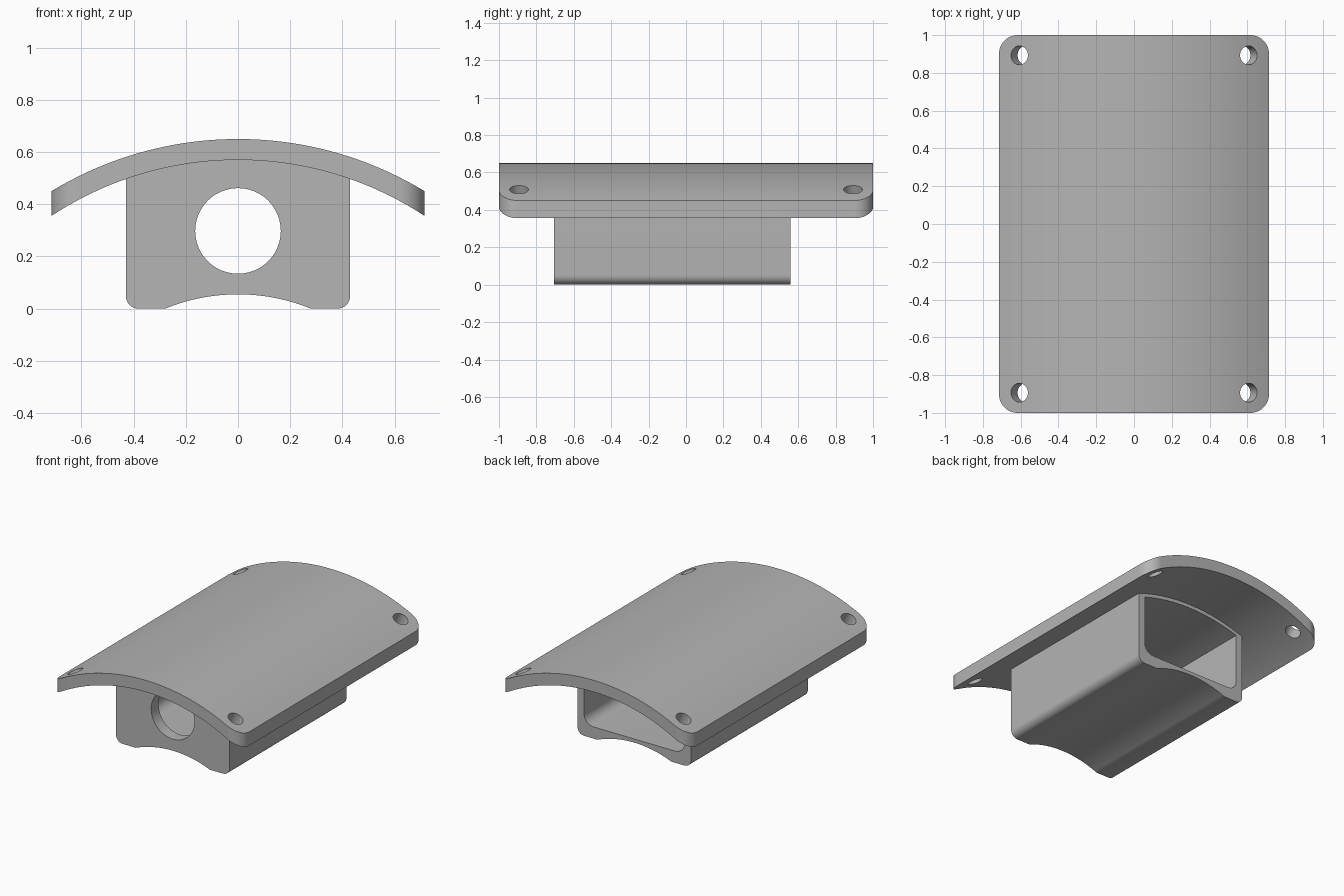
import bpy, bmesh
from math import sin, cos, asin, pi, sqrt, radians
from mathutils import Matrix, Vector

cube = bpy.data.objects.get("Cube")
if cube:
    bpy.data.objects.remove(cube, do_unlink=True)

grey = bpy.data.materials.new("plain grey")
grey.use_nodes = True
grey.diffuse_color = (0.46, 0.46, 0.46, 1)
grey.node_tree.nodes["Principled BSDF"].inputs["Base Color"].default_value = grey.diffuse_color

# The curved plate is a slice of a tube whose axis runs along y
AXIS_Z = -0.728
R_OUT, R_IN = 1.378, 1.298
HALF_W = 0.715


def arc(cx, cy, r, a0, a1, n):
    """Points on an arc, from angle a0 to a1."""
    return [(cx + r * cos(a0 + (a1 - a0) * i / n),
             cy + r * sin(a0 + (a1 - a0) * i / n)) for i in range(n + 1)]


def crown(r, half, n=48):
    """Arc about the plate axis, from -half to +half in x."""
    a = asin(half / r)
    return arc(0, AXIS_Z, r, pi / 2 + a, pi / 2 - a, n)


def prism(name, outline, lo, hi, axis):
    """Extrude a closed outline along y (xz outline) or z (xy outline)."""
    bm = bmesh.new()
    place = (lambda p: (p[0], lo, p[1])) if axis == "y" else (lambda p: (p[0], p[1], lo))
    face = bm.faces.new([bm.verts.new(place(p)) for p in outline])
    moved = bmesh.ops.extrude_face_region(bm, geom=[face])["geom"]
    step = Vector((0, hi - lo, 0)) if axis == "y" else Vector((0, 0, hi - lo))
    bmesh.ops.translate(bm, vec=step, verts=[v for v in moved if isinstance(v, bmesh.types.BMVert)])
    bmesh.ops.recalc_face_normals(bm, faces=bm.faces)
    return finish(bm, name)


def rod(name, centre, direction, r, length):
    """Round cutter centred on a point and aimed along a direction."""
    bm = bmesh.new()
    turn = Vector(direction).to_track_quat("Z", "Y").to_matrix().to_4x4()
    bmesh.ops.create_cone(bm, cap_ends=True, segments=48, radius1=r, radius2=r, depth=length,
                          matrix=Matrix.Translation(centre) @ turn)
    return finish(bm, name)


def finish(bm, name):
    mesh = bpy.data.meshes.new(name)
    bm.to_mesh(mesh)
    bm.free()
    mesh.materials.append(grey)
    ob = bpy.data.objects.new(name, mesh)
    bpy.context.collection.objects.link(ob)
    return ob


def cut(ob, tool, operation="DIFFERENCE"):
    """Apply one boolean and discard its tool."""
    tool.hide_render = True
    mod = ob.modifiers.new("cut", "BOOLEAN")
    mod.operation, mod.solver, mod.object = operation, "EXACT", tool
    select(ob)
    bpy.ops.object.modifier_apply(modifier=mod.name)
    bpy.data.objects.remove(tool, do_unlink=True)


def select(ob):
    bpy.ops.object.select_all(action="DESELECT")
    ob.select_set(True)
    bpy.context.view_layer.objects.active = ob


# Curved plate, trimmed to a rounded rectangle
plate = prism("curved_plate", crown(R_OUT, 0.8) + crown(R_IN, 0.8)[::-1], -1.1, 1.1, "y")
corner = 0.1
rounded = []
for i, (sx, sy) in enumerate([(1, 1), (-1, 1), (-1, -1), (1, -1)]):
    rounded += arc(sx * (HALF_W - corner), sy * (1 - corner), corner, i * pi / 2, (i + 1) * pi / 2, 12)
cut(plate, prism("trim", rounded, -0.2, 1, "z"), "INTERSECT")

# Screw holes, square to the curved surface
tilt = asin(0.607 / R_OUT)
for sx in (1, -1):
    for y in (0.893, -0.893):
        aim = Vector((sx * sin(tilt), 0, cos(tilt)))
        centre = aim * ((R_OUT + R_IN) / 2) + Vector((0, y, AXIS_Z))
        cut(plate, rod("screw_hole", centre, aim, 0.05, 0.4))

# Housing under the plate, with rounded lower edges and a hollowed underside
BOX_W, FILLET, SCOOP_W, SCOOP_H = 0.43, 0.05, 0.28, 0.055
FRONT, BACK = -0.705, 0.56
scoop_r = (SCOOP_W ** 2 + SCOOP_H ** 2) / (2 * SCOOP_H)
scoop_a = asin(SCOOP_W / scoop_r)
outline = crown((R_OUT + R_IN) / 2, BOX_W)
outline += arc(BOX_W - FILLET, FILLET, FILLET, 0, -pi / 2, 10)
outline += arc(0, SCOOP_H - scoop_r, scoop_r, pi / 2 - scoop_a, pi / 2 + scoop_a, 32)
outline += arc(FILLET - BOX_W, FILLET, FILLET, -pi / 2, -pi, 10)
housing = prism("housing", outline, FRONT, BACK, "y")

# Cavity open at the back, with a flat floor and a curved ceiling
wall, floor, soft = 0.05, 0.08, 0.07
inner = BOX_W - wall
hollow = crown(R_IN - 0.025, inner)
hollow += arc(inner - soft, floor + soft, soft, 0, -pi / 2, 10)
hollow += arc(soft - inner, floor + soft, soft, -pi / 2, -pi, 10)
cut(housing, prism("cavity", hollow, FRONT + 0.08, BACK + 0.1, "y"))

# Round opening in the front wall
cut(housing, rod("front_opening", (0, FRONT, 0.298), (0, 1, 0), 0.164, 0.4))

for ob in (plate, housing):
    select(ob)
    bpy.ops.object.shade_smooth_by_angle(angle=radians(30))
